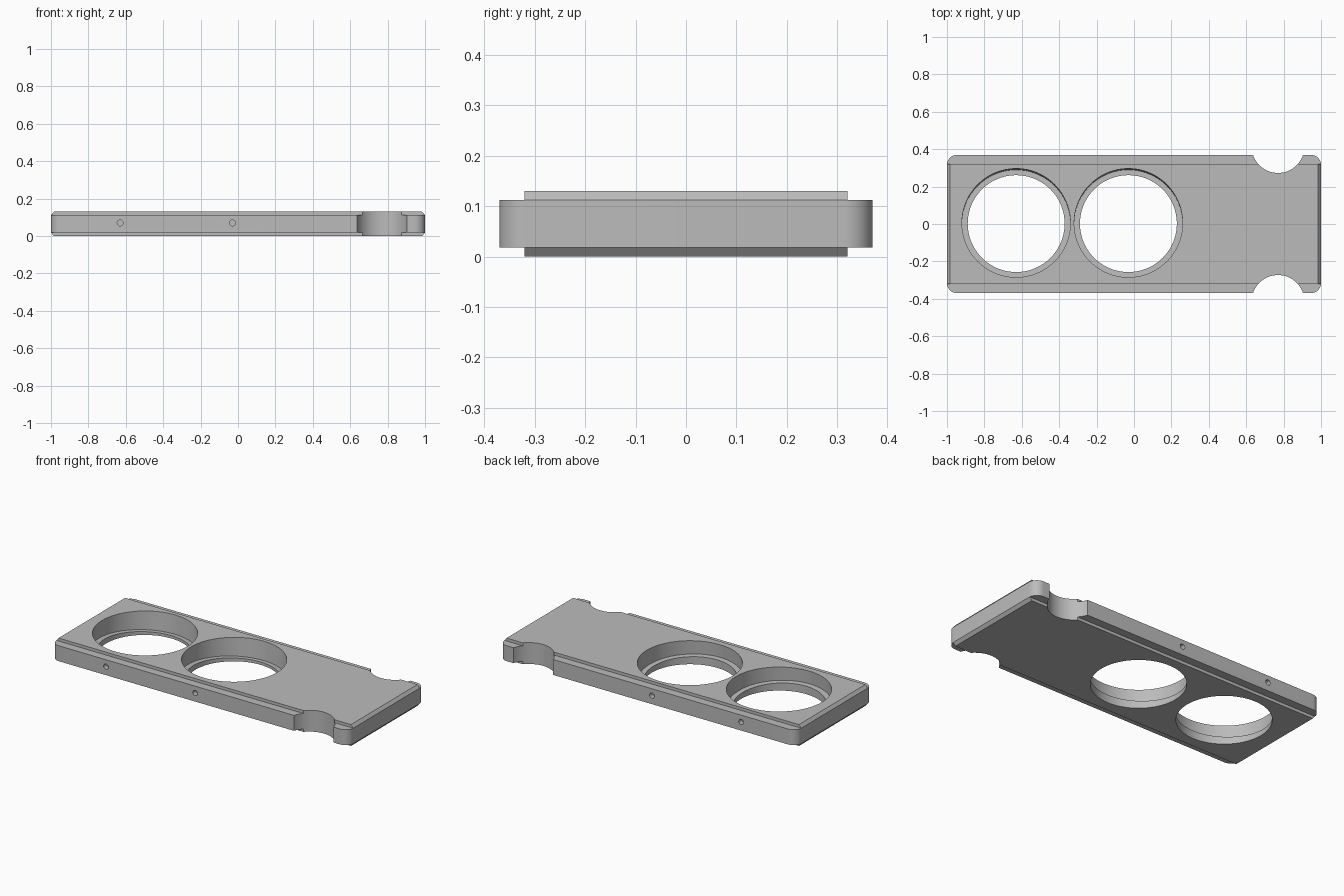
import bpy, bmesh, math
from mathutils import Matrix, Vector

cube = bpy.data.objects.get("Cube")
if cube:
    bpy.data.objects.remove(cube, do_unlink=True)

LENGTH, WIDTH, HEIGHT = 2.0, 0.74, 0.13
CORE_Y = 0.32        # half width of the raised core
LEDGE = 0.018        # step depth above and below the rim

metal = bpy.data.materials.new("satin_grey")
metal.use_nodes = True
grey = (0.5, 0.5, 0.5, 1)
metal.diffuse_color = grey
metal.node_tree.nodes["Principled BSDF"].inputs["Base Color"].default_value = grey


def finish(name, bm):
    bmesh.ops.recalc_face_normals(bm, faces=bm.faces)
    mesh = bpy.data.meshes.new(name)
    bm.to_mesh(mesh)
    bm.free()
    ob = bpy.data.objects.new(name, mesh)
    bpy.context.collection.objects.link(ob)
    mesh.materials.append(metal)
    return ob


def prism(name, points, offset):
    bm = bmesh.new()
    face = bm.faces.new([bm.verts.new(p) for p in points])
    new = bmesh.ops.extrude_face_region(bm, geom=[face])["geom"]
    bmesh.ops.translate(bm, vec=offset,
                        verts=[v for v in new if isinstance(v, bmesh.types.BMVert)])
    return finish(name, bm)


def cylinder(name, radius, depth, matrix, sides=96):
    bm = bmesh.new()
    bmesh.ops.create_cone(bm, cap_ends=True, segments=sides, radius1=radius,
                          radius2=radius, depth=depth, matrix=matrix)
    return finish(name, bm)


def box(name, size, centre):
    bm = bmesh.new()
    bmesh.ops.create_cube(bm, size=1, matrix=Matrix.Translation(centre)
                          @ Matrix.Diagonal((*size, 1)))
    return finish(name, bm)


def carve(target, cutter, operation="DIFFERENCE"):
    cutter.hide_render = True
    mod = target.modifiers.new("carve", "BOOLEAN")
    mod.operation, mod.solver, mod.object = operation, "EXACT", cutter
    bpy.context.view_layer.objects.active = target
    bpy.ops.object.modifier_apply(modifier=mod.name)
    bpy.data.objects.remove(cutter, do_unlink=True)


# Rounded slab
r = 0.055
outline = []
for i, (sx, sy) in enumerate(((1, 1), (-1, 1), (-1, -1), (1, -1))):
    for k in range(13):
        a = math.pi / 2 * (i + k / 12)
        outline.append((sx * (LENGTH / 2 - r) + r * math.cos(a),
                        sy * (WIDTH / 2 - r) + r * math.sin(a), 0))
plate = prism("plate", outline, (0, 0, HEIGHT))

# Chamfered ends, top and bottom
profile = [(0.96, -0.03), (1.039, 0.065), (0.96, 0.16)]
profile += [(-x, z) for x, z in reversed(profile)]
carve(plate, prism("end_chamfer", [(x, -1, z) for x, z in profile], (0, 2, 0)),
      "INTERSECT")

# Long ledges on both edges, above and below
for sy in (-1, 1):
    for z in (HEIGHT - LEDGE + 0.05, LEDGE - 0.05):
        carve(plate, box("ledge", (3, 0.2, 0.1), (0, sy * (CORE_Y + 0.1), z)))

# Round finger notches and small side drill holes
for sy in (-1, 1):
    carve(plate, cylinder("notch", 0.141, 1,
                          Matrix.Translation((0.77, sy * 0.414, 0))))
    for x in (-0.63, -0.03):
        carve(plate, cylinder("side_hole", 0.016, 0.06,
                              Matrix.Translation((x, sy * WIDTH / 2, 0.07))
                              @ Matrix.Rotation(math.pi / 2, 4, "X"), 24))

# Through holes with slightly tilted counterbores
tilt = Matrix.Rotation(-0.06, 4, "X")
for x in (-0.63, -0.03):
    carve(plate, cylinder("through_hole", 0.259, 1, Matrix.Translation((x, 0.002, 0))))
    carve(plate, cylinder("counterbore", 0.29, 0.4,
                          Matrix.Translation((x, 0, 0.033)) @ tilt
                          @ Matrix.Translation(Vector((0, 0, 0.2)))))

bpy.ops.object.select_all(action="DESELECT")
plate.select_set(True)
bpy.context.view_layer.objects.active = plate
bpy.ops.object.shade_smooth_by_angle(angle=math.radians(25))
